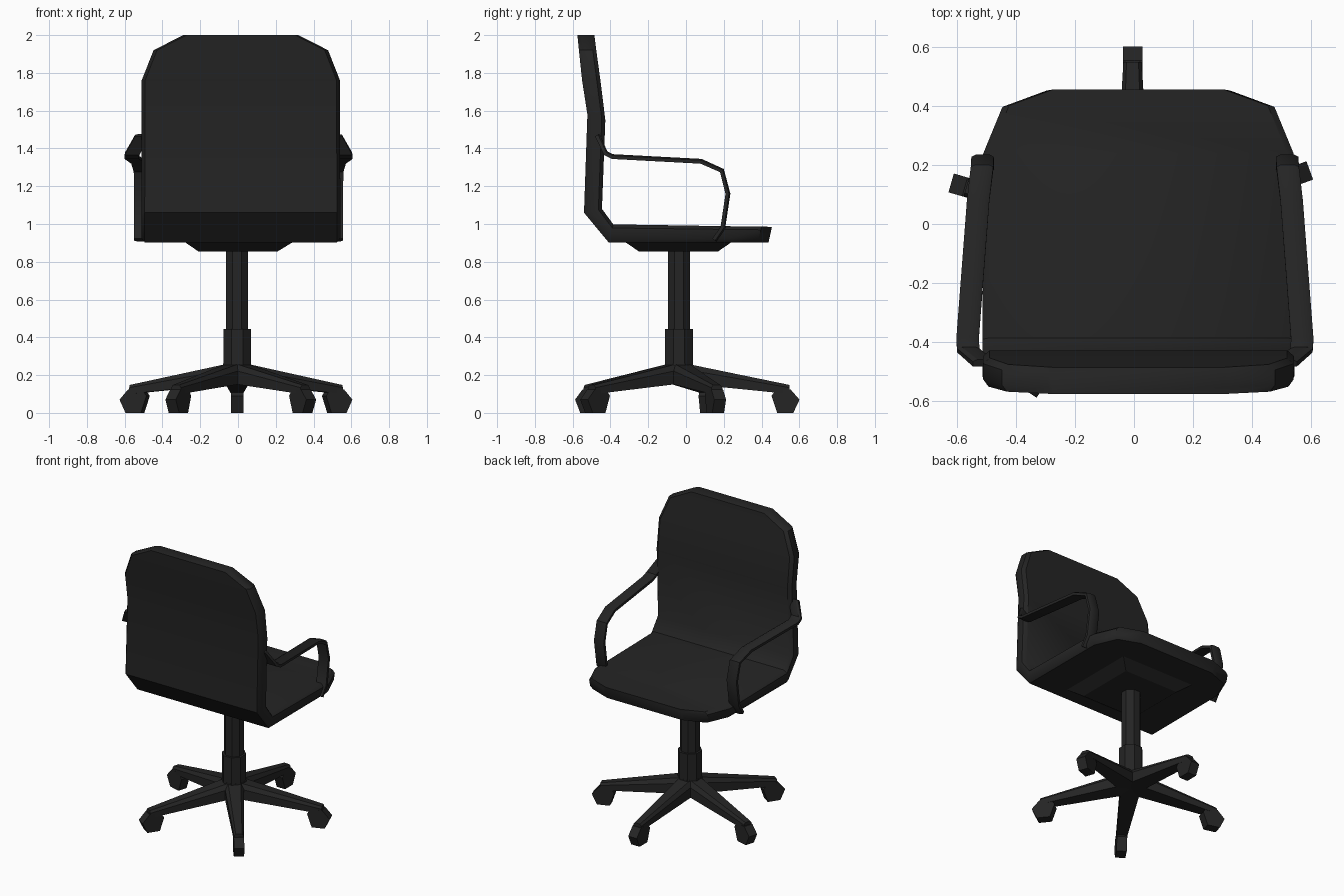
import bpy, bmesh, math
from mathutils import Vector, Matrix

if "Cube" in bpy.data.objects:
    bpy.data.objects.remove(bpy.data.objects["Cube"], do_unlink=True)


def make_material(name, value):
    mat = bpy.data.materials.new(name)
    mat.use_nodes = True
    colour = (value, value, value, 1)
    mat.diffuse_color = colour
    mat.node_tree.nodes["Principled BSDF"].inputs["Base Color"].default_value = colour
    return mat


BLACK = make_material("black", 0.018)
CENTRE = Vector((-0.005, -0.037, 0))


def loft(name, sections, matrix=Matrix(), angle=30):
    """Skin a list of equal-sized point rings and cap both ends."""
    bm = bmesh.new()
    rings = [[bm.verts.new(p) for p in ring] for ring in sections]
    n = len(rings[0])
    for a, b in zip(rings, rings[1:]):
        for i in range(n):
            j = (i + 1) % n
            bm.faces.new((a[i], a[j], b[j], b[i]))
    bm.faces.new(rings[0])
    bm.faces.new(rings[-1])
    bm.transform(matrix)
    bmesh.ops.recalc_face_normals(bm, faces=bm.faces)
    mesh = bpy.data.meshes.new(name)
    bm.to_mesh(mesh)
    bm.free()
    mesh.materials.append(BLACK)
    obj = bpy.data.objects.new(name, mesh)
    bpy.context.collection.objects.link(obj)
    bpy.ops.object.select_all(action='DESELECT')
    obj.select_set(True)
    bpy.context.view_layer.objects.active = obj
    bpy.ops.object.shade_smooth_by_angle(angle=math.radians(angle))
    return obj


def rectangle(x0, x1, y0, y1, z):
    return [(x0, y0, z), (x1, y0, z), (x1, y1, z), (x0, y1, z)]


def circle(radius, z, sides=8):
    turn = math.pi / sides
    return [(radius * math.cos(turn * (2 * i + 1)), radius * math.sin(turn * (2 * i + 1)), z)
            for i in range(sides)]


# Seat and backrest: one padded shell; rows are outer (y, z), inner (y, z), half width
rows = [
    ((-0.575, 2.0), (-0.485, 2.0), 0.305),
    ((-0.567, 1.92), (-0.475, 1.92), 0.462),
    ((-0.55, 1.76), (-0.453, 1.76), 0.525),
    ((-0.522, 1.58), (-0.427, 1.55), 0.525),
    ((-0.54, 1.06), (-0.445, 1.08), 0.527),
    ((-0.41, 0.903), (-0.385, 0.998), 0.527),
    ((0.23, 0.903), (0.24, 0.988), 0.525),
    ((0.38, 0.903), (0.4, 0.986), 0.46),
    ((0.437, 0.903), (0.455, 0.985), 0.31),
]
shell = []
for outer, inner, half in rows:
    o, i = Vector(outer), Vector(inner)
    side = [(half - 0.018, o), (half, o.lerp(i, 0.25)),
            (half, o.lerp(i, 0.8)), (half - 0.022, i)]
    ring = [(x, p.x, p.y) for x, p in side] + [(-x, p.x, p.y) for x, p in reversed(side)]
    shell.append([(x + 0.015, y, z) for x, y, z in ring])
loft("seat_and_backrest", shell, angle=40)

# Tapered mounting plate under the seat
loft("seat_mount", [rectangle(-0.29, 0.3, -0.33, 0.25, 0.91),
                    rectangle(-0.21, 0.21, -0.25, 0.17, 0.855)])

# Gas lift column, sleeve and hub
at_centre = Matrix.Translation(CENTRE)
loft("column", [circle(0.064, 0.4), circle(0.064, 0.87)], at_centre)
loft("column_sleeve", [circle(0.079, 0.2), circle(0.079, 0.445)], at_centre)
loft("hub", [circle(0.06, 0.16), circle(0.08, 0.2), circle(0.08, 0.262)], at_centre)

# Five-legged base, each leg ending in a caster block
leg_stations = [(0.0, 0.065, 0.16, 0.268), (0.09, 0.06, 0.15, 0.25),
                (0.585, 0.031, 0.1, 0.148)]
caster_profile = [(0.49, 0.09), (0.52, 0.0), (0.605, 0.0),
                  (0.638, 0.07), (0.59, 0.125), (0.515, 0.125)]
for number, degrees in enumerate((90, 164, 236.5, 308, 20), 1):
    place = at_centre @ Matrix.Rotation(math.radians(degrees), 4, 'Z')
    leg = [[(r, -w, low), (r, w, low), (r, w, low * 0.3 + top * 0.7),
            (r, w * 0.65, top), (r, -w * 0.65, top), (r, -w, low * 0.3 + top * 0.7)]
           for r, w, low, top in leg_stations]
    loft(f"base_leg_{number}", leg, place)
    caster = [[(r, y, z) for r, z in caster_profile] for y in (-0.033, 0.033)]
    loft(f"caster_{number}", caster, place)

# Armrests: a flat strap swept along a bent path
arm_path = [Vector(p) for p in (
    (0.51, -0.47, 1.47), (0.563, -0.425, 1.375), (0.566, -0.39, 1.357),
    (0.53, 0.08, 1.332), (0.517, 0.19, 1.283), (0.515, 0.222, 1.16),
    (0.515, 0.195, 0.98), (0.515, 0.15, 0.915))]
for name, side in (("left_armrest", 1), ("right_armrest", -1)):
    rings = []
    for k, p in enumerate(arm_path):
        ahead = arm_path[min(k + 1, len(arm_path) - 1)] - p
        behind = p - arm_path[max(k - 1, 0)]
        tangent = ahead.normalized() + behind.normalized()
        normal = Vector((0, -tangent.z, tangent.y)).normalized() * 0.013
        across = Vector((0.038, 0, 0))
        ring = [p - across - normal, p + across - normal,
                p + across + normal * 0.4, p + across * 0.6 + normal,
                p - across * 0.6 + normal, p - across + normal * 0.4]
        rings.append([(side * v.x + 0.003, v.y, v.z) for v in ring])
    loft(name, rings)
